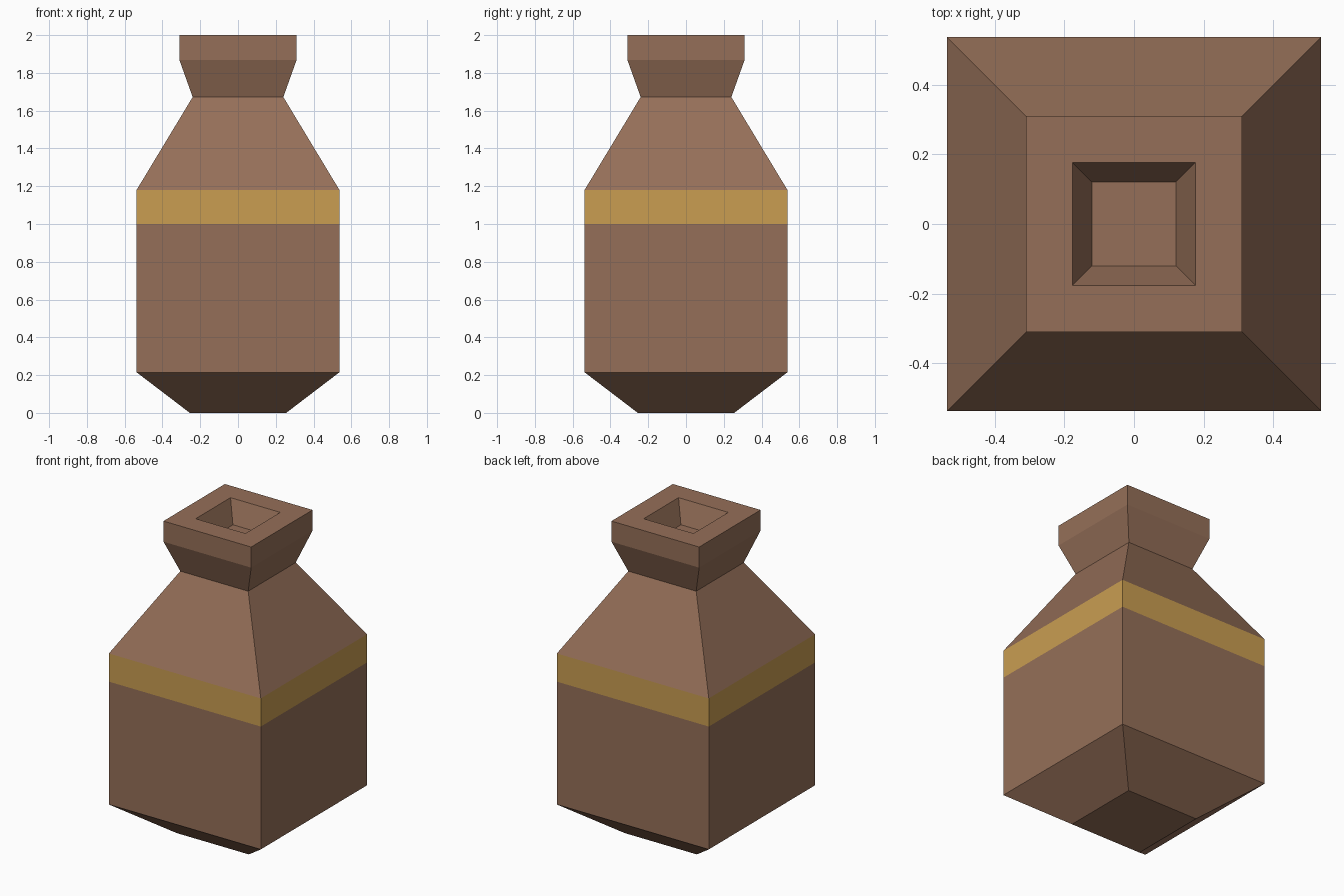
import bpy, bmesh

if "Cube" in bpy.data.objects:
    bpy.data.objects.remove(bpy.data.objects["Cube"])

# Square profile: (half width, height), from the foot up, over the rim and into the mouth
PROFILE = [(0.255, 0.0), (0.537, 0.215), (0.537, 1.0), (0.537, 1.18),
           (0.24, 1.672), (0.31, 1.868), (0.31, 2.0),
           (0.176, 2.0), (0.12, 1.863)]


def material(name, colour):
    mat = bpy.data.materials.new(name)
    mat.diffuse_color = (*colour, 1.0)
    mat.use_nodes = True
    mat.node_tree.nodes["Principled BSDF"].inputs["Base Color"].default_value = mat.diffuse_color
    return mat


# Square bottle lofted from the profile
bm = bmesh.new()
rings = [[bm.verts.new((sx * r, sy * r, z))
          for sx, sy in ((-1, -1), (1, -1), (1, 1), (-1, 1))]
         for r, z in PROFILE]
for low, high in zip(rings, rings[1:]):
    for i in range(4):
        j = (i + 1) % 4
        bm.faces.new((low[i], low[j], high[j], high[i]))

# Foot and floor of the mouth
bm.faces.new(rings[0][::-1])
bm.faces.new(rings[-1])
bm.normal_update()

# Gold band around the shoulder
for f in bm.faces:
    if 1.0 < f.calc_center_median().z < 1.18 and abs(f.normal.z) < 0.01:
        f.material_index = 1

mesh = bpy.data.meshes.new("bottle")
bm.to_mesh(mesh)
bm.free()
mesh.materials.append(material("brown clay", (0.30, 0.159, 0.098)))
mesh.materials.append(material("gold band", (0.585, 0.34, 0.083)))
bpy.context.collection.objects.link(bpy.data.objects.new("bottle", mesh))
